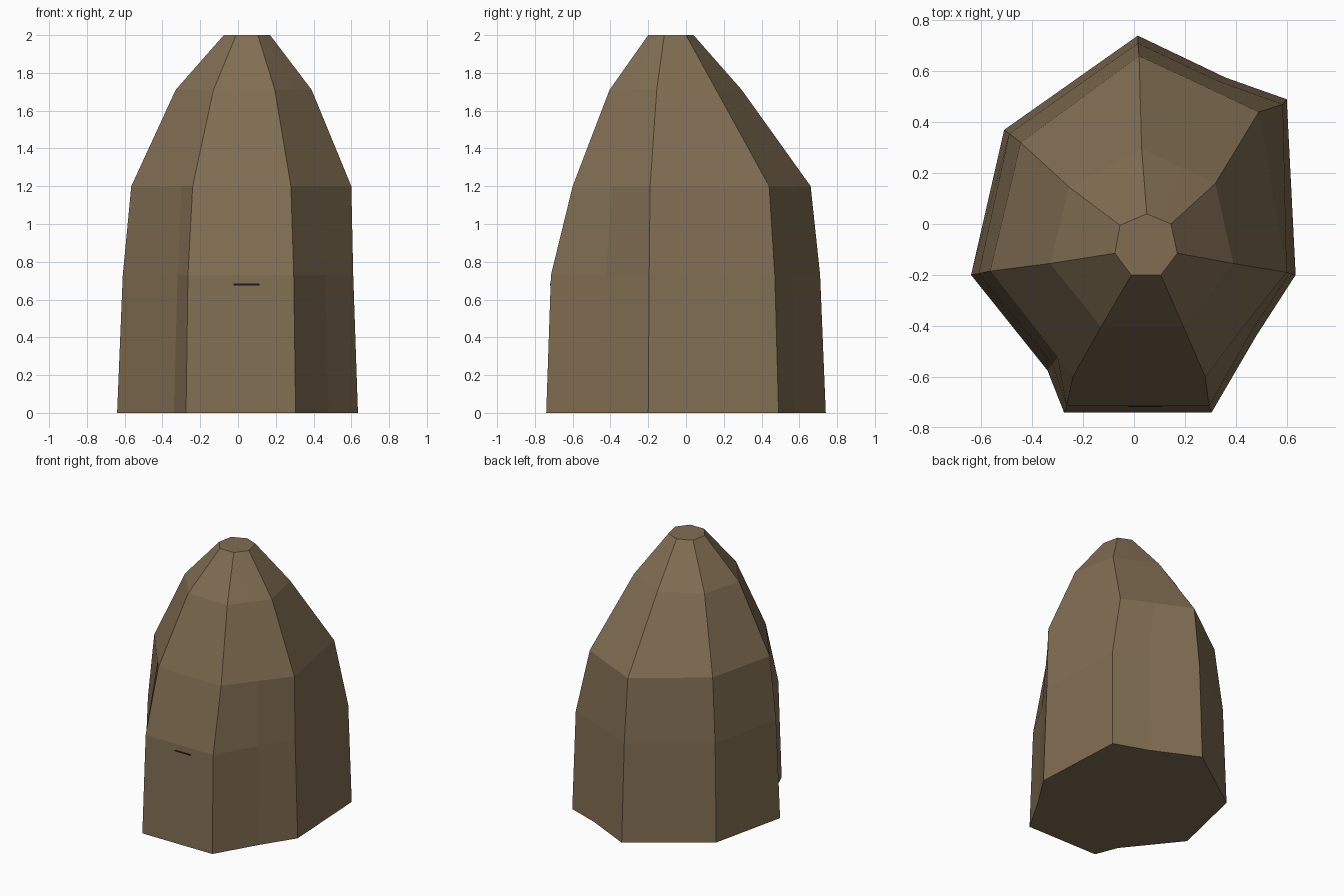
import bpy, bmesh

if "Cube" in bpy.data.objects:
    bpy.data.objects.remove(bpy.data.objects["Cube"])

def material(name, color):
    m = bpy.data.materials.new(name)
    m.diffuse_color = (*color, 1)
    m.use_nodes = True
    m.node_tree.nodes["Principled BSDF"].inputs["Base Color"].default_value = m.diffuse_color
    return m

def make_object(name, bm, mat):
    bmesh.ops.recalc_face_normals(bm, faces=bm.faces[:])
    me = bpy.data.meshes.new(name)
    bm.to_mesh(me)
    bm.free()
    me.materials.append(mat)
    ob = bpy.data.objects.new(name, me)
    bpy.context.collection.objects.link(ob)
    return ob

# Rock body: ten-point outlines (seven corners, three edge dents) from foot to tip
# Order: back, back dent, back right, right, right dent, front right, front left,
# left dent, left, back left
rings = [
    (0.00, [(.015, .74), (.36, .575), (.60, .49), (.635, -.20), (.48, -.44),
            (.305, -.74), (-.275, -.74), (-.34, -.575), (-.64, -.20), (-.51, .37)]),
    (0.73, [(.015, .71), (.335, .56), (.585, .47), (.61, -.195), (.46, -.425),
            (.295, -.715), (-.265, -.715), (-.32, -.55), (-.61, -.195), (-.49, .355)]),
    (1.20, [(.02, .66), (.28, .54), (.49, .44), (.60, -.19), (.44, -.39),
            (.28, -.60), (-.24, -.60), (-.30, -.525), (-.565, -.185), (-.445, .32)]),
    (1.71, [(.03, .295), (.18, .225), (.32, .16), (.39, -.155), (.295, -.28),
            (.195, -.405), (-.13, -.405), (-.18, -.34), (-.33, -.155), (-.255, .145)]),
    (2.00, [(.05, .04), (.098, .02), (.145, 0), (.17, -.115), (.138, -.158),
            (.105, -.20), (-.01, -.20), (-.03, -.175), (-.075, -.115), (-.055, -.005)]),
]
bm = bmesh.new()
loops = [[bm.verts.new((x, y, z)) for x, y in pts] for z, pts in rings]
for low, high in zip(loops, loops[1:]):
    for i in range(len(low)):
        j = (i + 1) % len(low)
        bm.faces.new((low[i], low[j], high[j], high[i]))
bm.faces.new(loops[0][::-1])
bm.faces.new(loops[-1])
make_object("rock_body", bm, material("brown_stone", (.22, .155, .085)))

# Thin dark slit on the front face
bm = bmesh.new()
bmesh.ops.create_cube(bm, size=1)
for v in bm.verts:
    v.co = (.045 + v.co.x * .135, -.716 + v.co.y * .006, .68 + v.co.z * .01)
make_object("front_slit", bm, material("black", (.01, .01, .01)))
